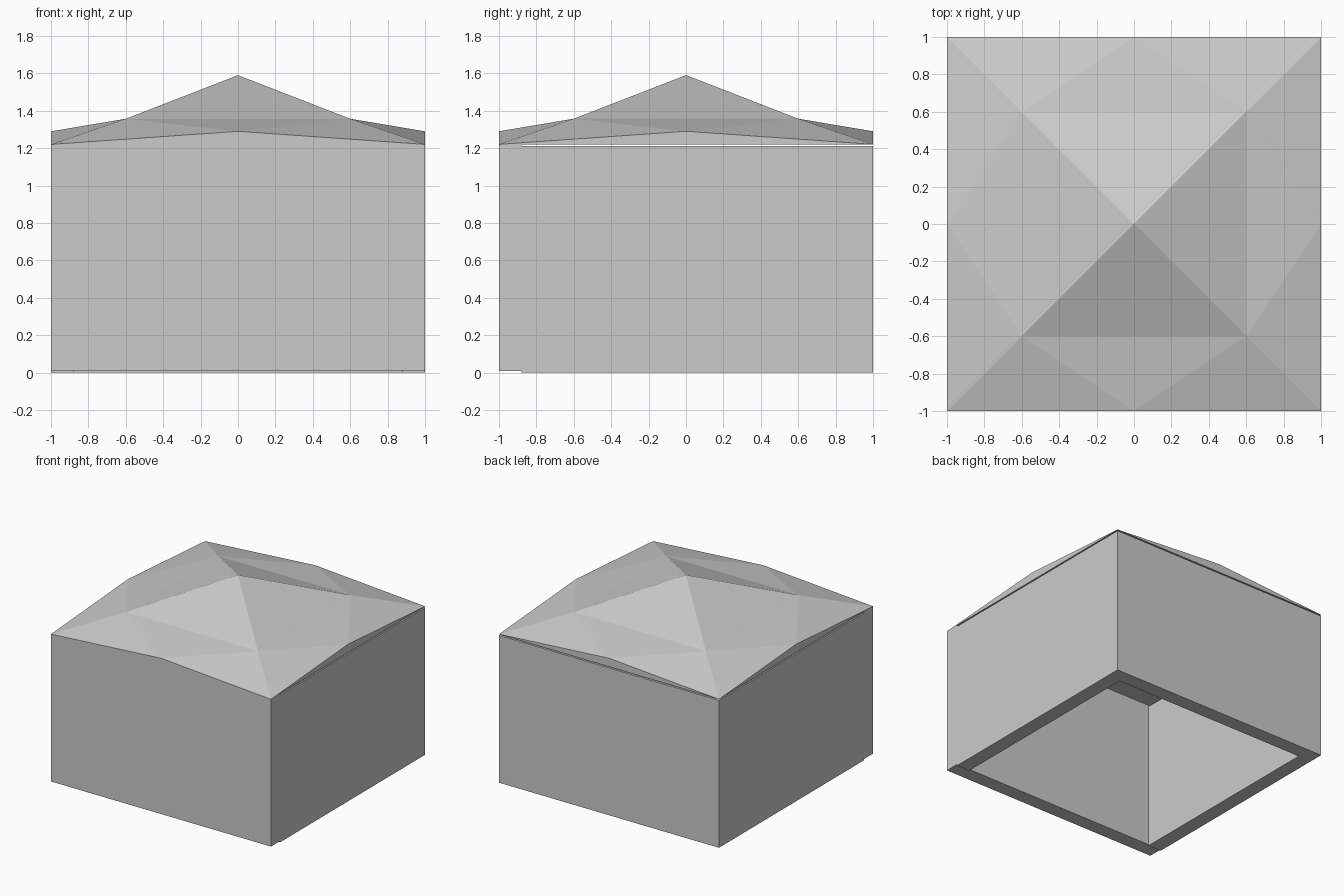
import bpy
import bmesh
from mathutils import Vector

cube = bpy.data.objects.get("Cube")
if cube:
    bpy.data.objects.remove(cube, do_unlink=True)

grey = bpy.data.materials.new("light_grey")
grey.use_nodes = True
colour = (0.6, 0.6, 0.6, 1)
grey.diffuse_color = colour
grey.node_tree.nodes["Principled BSDF"].inputs["Base Color"].default_value = colour

HALF, THICK, HEIGHT, STEP = 1.0, 0.12, 1.21, 0.01
INNER = HALF - THICK


def add_object(name, bm):
    bmesh.ops.recalc_face_normals(bm, faces=bm.faces)
    mesh = bpy.data.meshes.new(name)
    bm.to_mesh(mesh)
    bm.free()
    mesh.materials.append(grey)
    obj = bpy.data.objects.new(name, mesh)
    bpy.context.collection.objects.link(obj)
    return obj


def add_prism(name, outline, bottom):
    bm = bmesh.new()
    base = bm.faces.new([bm.verts.new((x, y, bottom)) for x, y in outline])
    top = bmesh.ops.extrude_face_region(bm, geom=[base], use_keep_orig=True)
    verts = [v for v in top["geom"] if isinstance(v, bmesh.types.BMVert)]
    bmesh.ops.translate(bm, verts=verts, vec=(0, 0, HEIGHT))
    return add_object(name, bm)


# Side and back walls form one U; the front wall sits slightly higher
add_prism("side_and_back_walls", [
    (-HALF, -INNER), (-HALF, HALF), (HALF, HALF), (HALF, -INNER),
    (INNER, -INNER), (INNER, INNER), (-INNER, INNER), (-INNER, -INNER)], 0)
add_prism("front_wall", [
    (-HALF, -HALF), (HALF, -HALF), (HALF, -INNER), (-HALF, -INNER)], STEP)

# Faceted roof: flat base, raised edge midpoints, inner ring and apex
bm = bmesh.new()
signs = [(-1, -1), (1, -1), (1, 1), (-1, 1)]
corners = [bm.verts.new((x, y, HEIGHT + STEP)) for x, y in signs]
ring = [bm.verts.new((0.6 * x, 0.6 * y, 1.357)) for x, y in signs]
apex = bm.verts.new((0, 0, 1.59))
bm.faces.new(corners)
for i in range(4):
    j = (i + 1) % 4
    middle = bm.verts.new((corners[i].co + corners[j].co) / 2 + Vector((0, 0, 0.07)))
    for face in [(corners[i], corners[j], middle),
                 (corners[i], middle, ring[i]),
                 (middle, corners[j], ring[j]),
                 (middle, ring[j], ring[i]),
                 (ring[i], ring[j], apex)]:
        bm.faces.new(face)
add_object("roof", bm)
